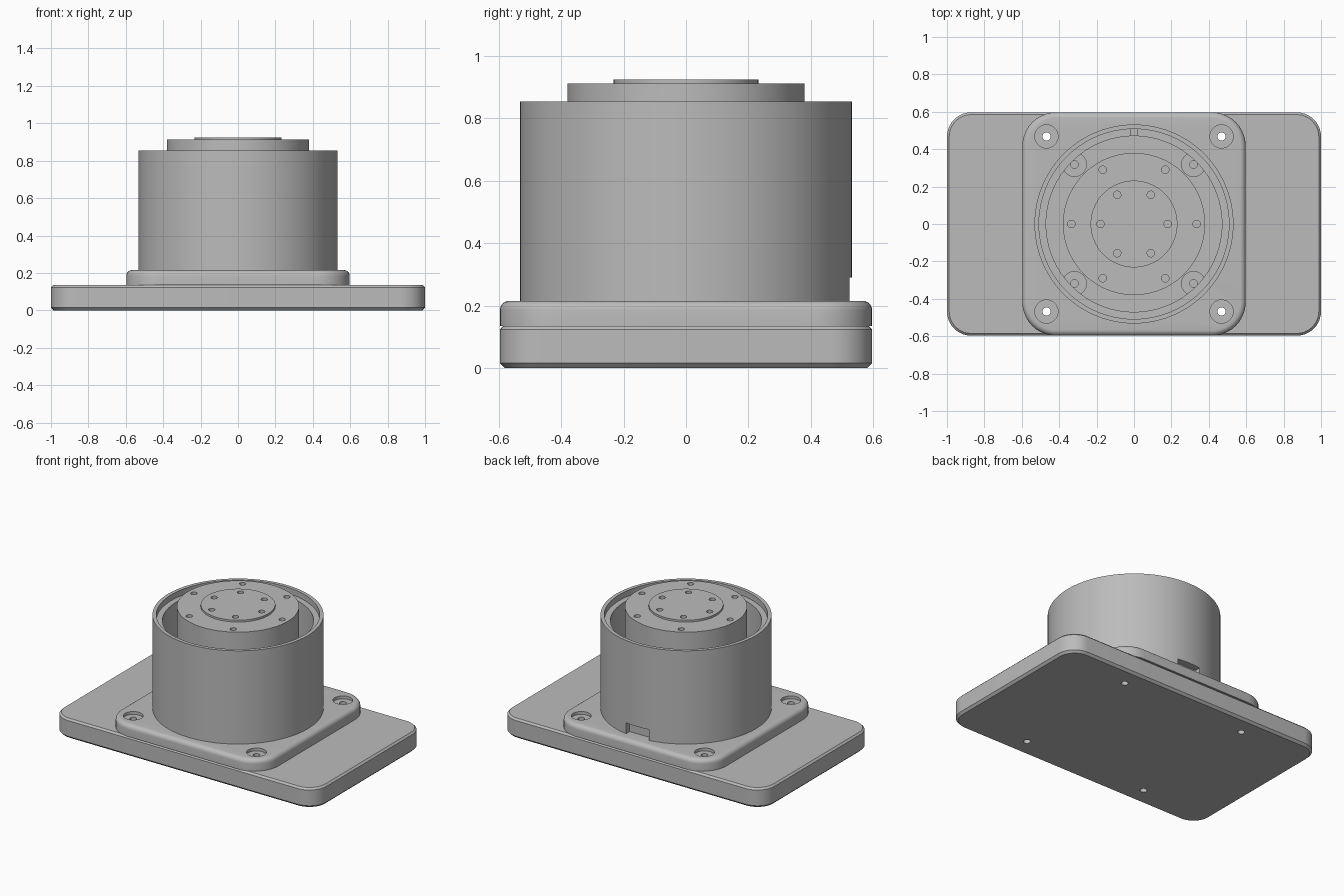
import bpy, bmesh
from math import sin, cos, pi, radians

cube = bpy.data.objects.get("Cube")
if cube:
    bpy.data.objects.remove(cube, do_unlink=True)

grey = bpy.data.materials.new("machined grey")
grey.use_nodes = True
colour = (0.5, 0.5, 0.5, 1)
grey.diffuse_color = colour
grey.node_tree.nodes["Principled BSDF"].inputs["Base Color"].default_value = colour


def make_object(name, bm):
    bmesh.ops.recalc_face_normals(bm, faces=bm.faces)
    mesh = bpy.data.meshes.new(name)
    bm.to_mesh(mesh)
    bm.free()
    mesh.materials.append(grey)
    obj = bpy.data.objects.new(name, mesh)
    bpy.context.collection.objects.link(obj)
    return obj


def loft(name, rings):
    """Closed solid through a stack of equal-sized rings."""
    bm = bmesh.new()
    loops = [[bm.verts.new(p) for p in ring] for ring in rings]
    n = len(loops[0])
    for a, b in zip(loops, loops[1:]):
        for i in range(n):
            j = (i + 1) % n
            bm.faces.new((a[i], a[j], b[j], b[i]))
    bm.faces.new(loops[0])
    bm.faces.new(loops[-1])
    return make_object(name, bm)


def rounded_plate(name, hx, hy, radius, layers):
    """Rounded rectangle; layers are (inset, height) pairs."""
    steps = 10
    rings = []
    for inset, z in layers:
        r = radius - inset
        ring = []
        for k, (sx, sy) in enumerate([(1, 1), (-1, 1), (-1, -1), (1, -1)]):
            for i in range(steps + 1):
                a = (k + i / steps) * pi / 2
                ring.append((sx * (hx - radius) + r * cos(a),
                             sy * (hy - radius) + r * sin(a), z))
        rings.append(ring)
    return loft(name, rings)


def turned(name, profile, sides=96, at=(0, 0)):
    """Solid of revolution; profile is (radius, height) pairs."""
    return loft(name, [[(at[0] + r * cos(2 * pi * i / sides),
                         at[1] + r * sin(2 * pi * i / sides), z)
                        for i in range(sides)] for r, z in profile])


def drill(x, y, r, z0, z1):
    return turned("drill", [(r, z0), (r, z1)], 24, (x, y))


def box(x0, x1, y0, y1, z0, z1):
    return loft("slot", [[(x0, y0, z), (x1, y0, z), (x1, y1, z), (x0, y1, z)]
                         for z in (z0, z1)])


def cut(obj, cutters):
    bpy.context.view_layer.objects.active = obj
    for c in cutters:
        c.hide_render = True
        mod = obj.modifiers.new("cut", 'BOOLEAN')
        mod.operation = 'DIFFERENCE'
        mod.solver = 'EXACT'
        mod.object = c
        bpy.ops.object.modifier_apply(modifier=mod.name)
        bpy.data.objects.remove(c, do_unlink=True)


def four(d):
    return [(sx * d, sy * d) for sx in (-1, 1) for sy in (-1, 1)]


def hole_circle(radius):
    return [(radius * cos(radians(a)), radius * sin(radians(a)))
            for a in range(0, 360, 60)]


# Base plate with chamfered edges and four through holes
base = rounded_plate("base_plate", 1, 0.597, 0.13,
                     [(0.015, 0), (0, 0.015), (0, 0.123), (0.012, 0.135)])
cut(base, [drill(x, y, 0.022, -0.1, 0.3) for x, y in four(0.468)])

# Square mounting flange with a rounded top edge and counterbored holes
fillet = [(0.03 * (1 - cos(a)), 0.185 + 0.03 * sin(a))
          for a in [i * pi / 12 for i in range(7)]]
flange = rounded_plate("mounting_flange", 0.597, 0.597, 0.18,
                       [(0, 0.135)] + fillet)
cut(flange, [drill(x, y, 0.022, 0.1, 0.3) for x, y in four(0.468)]
    + [drill(x, y, 0.062, 0.195, 0.3) for x, y in four(0.468)])

# Cup-shaped housing with a stepped rim
housing = turned("housing", [(0.532, 0.215), (0.532, 0.855), (0.508, 0.855),
                             (0.508, 0.815), (0.47, 0.815), (0.47, 0.3)])
cut(housing, [drill(x, y, 0.064, 0.28, 0.302) for x, y in four(0.318)]
    + [drill(x, y, 0.02, 0.24, 0.3) for x, y in four(0.318)]
    + [box(-0.015, 0.015, 0.44, 0.507, 0.77, 0.83),
       box(-0.088, 0.088, 0.485, 0.6, 0.2, 0.29)])

# Central hub with a raised face and two circles of holes
hub = turned("hub", [(0.38, 0.29), (0.38, 0.912), (0.232, 0.912), (0.232, 0.925)])
cut(hub, [drill(x, y, 0.02, 0.85, 1)
          for x, y in hole_circle(0.18) + hole_circle(0.335)])

# Smooth shading with crisp edges
bpy.ops.object.select_all(action='DESELECT')
for obj in (base, flange, housing, hub):
    obj.select_set(True)
bpy.context.view_layer.objects.active = base
bpy.ops.object.shade_smooth_by_angle(angle=radians(30))
